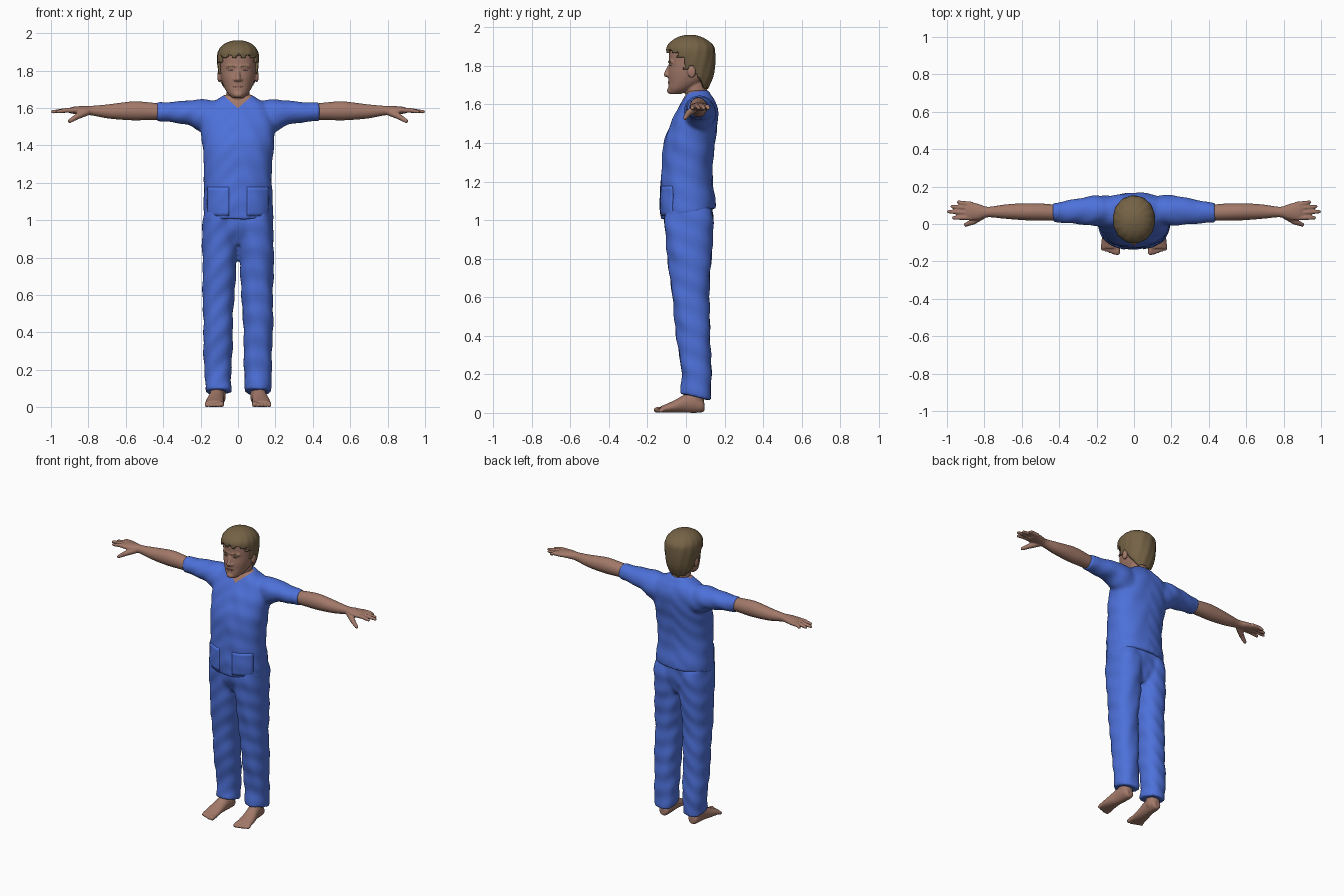
import bpy, bmesh, math
from mathutils import Vector, Matrix
from mathutils.bvhtree import BVHTree

if "Cube" in bpy.data.objects:
    bpy.data.objects.remove(bpy.data.objects["Cube"])


def material(name, rgb):
    m = bpy.data.materials.new(name)
    m.use_nodes = True
    m.diffuse_color = (*rgb, 1)
    m.node_tree.nodes["Principled BSDF"].inputs["Base Color"].default_value = (*rgb, 1)
    return m


BLUE = material("blue cloth", (0.075, 0.165, 0.70))
SKIN = material("skin", (0.36, 0.19, 0.14))
HAIR = material("brown hair", (0.175, 0.122, 0.06))
LIPS = material("lips", (0.25, 0.115, 0.09))
EYES = material("dark eyes", (0.06, 0.04, 0.03))


def spline(rows, k=4):
    """Catmull-Rom interpolation of cross-section rows."""
    out = []
    for i in range(len(rows) - 1):
        quad = (rows[max(i - 1, 0)], rows[i], rows[i + 1], rows[min(i + 2, len(rows) - 1)])
        for s in range(k):
            t = s / k
            out.append([0.5 * (2*b + (c - a)*t + (2*a - 5*b + 4*c - d)*t*t + (3*b - a - 3*c + d)*t**3)
                        for a, b, c, d in zip(*quad)])
    return out + [list(rows[-1])]


def loft(bm, rows, axis=2, n=32, power=2.0, k=4):
    """Rows are: position on axis, centre a, centre b, radius a, radius b, tilt."""
    rows = [tuple(r) + (0,) * (6 - len(r)) for r in rows]
    rings = []
    for p, ca, cb, ra, rb, tilt in spline(rows, k):
        ring = []
        for i in range(n):
            c, s = math.cos(math.tau * i / n), math.sin(math.tau * i / n)
            a = ca + ra * math.copysign(abs(c) ** (2 / power), c)
            b = cb + rb * math.copysign(abs(s) ** (2 / power), s)
            co = [a, b]
            co.insert(axis, p + tilt * b)
            ring.append(bm.verts.new(co))
        rings.append(ring)
    faces = [bm.faces.new(rings[0]), bm.faces.new(rings[-1])]
    for lo, hi in zip(rings, rings[1:]):
        for i in range(n):
            j = (i + 1) % n
            faces.append(bm.faces.new((lo[i], lo[j], hi[j], hi[i])))
    bmesh.ops.recalc_face_normals(bm, faces=faces)


def ball(bm, centre, radii):
    mat = Matrix.Translation(centre) @ Matrix.Diagonal((*radii, 1))
    bmesh.ops.create_uvsphere(bm, u_segments=16, v_segments=10, radius=1, matrix=mat)


def limb(bm, a, b, ra, rb):
    """Rounded tapering rod from a to b."""
    a, b = Vector(a), Vector(b)
    rot = (b - a).to_track_quat("Z", "Y").to_matrix().to_4x4()
    bmesh.ops.create_cone(bm, cap_ends=True, segments=16, radius1=ra, radius2=rb,
                          depth=(b - a).length, matrix=Matrix.Translation((a + b) / 2) @ rot)
    ball(bm, a, (ra,) * 3)
    ball(bm, b, (rb,) * 3)


def to_object(name, bm, *mats):
    me = bpy.data.meshes.new(name)
    bm.to_mesh(me)
    bm.free()
    for m in mats:
        me.materials.append(m)
    for p in me.polygons:
        p.use_smooth = True
    ob = bpy.data.objects.new(name, me)
    bpy.context.scene.collection.objects.link(ob)
    return ob


def fuse(bm, voxel, smooth, fold=0.0):
    """Blend overlapping volumes into one skin and return it as a bmesh."""
    ob = to_object("blend", bm)
    r = ob.modifiers.new("remesh", "REMESH")
    r.mode, r.voxel_size = "VOXEL", voxel
    s = ob.modifiers.new("smooth", "SMOOTH")
    s.factor, s.iterations = 0.5, smooth
    out = bmesh.new()
    out.from_object(ob, bpy.context.evaluated_depsgraph_get())
    old = ob.data
    bpy.data.objects.remove(ob)
    bpy.data.meshes.remove(old)
    out.normal_update()
    for v in out.verts:
        x, y, z = v.co
        v.co += v.normal * fold * math.sin(38*z + 30*abs(x) + 22*y) * math.cos(17*z - 25*x)
    return out


def patch(name, tree, cx, cz, w, h, mat, taper=0.0, thick=0.006, slope=0.0):
    """Thin plate laid onto the front of a surface."""
    bm = bmesh.new()
    bmesh.ops.create_grid(bm, x_segments=10, y_segments=8, size=0.5)
    for v in bm.verts:
        u, t = v.co.x, v.co.y
        x = cx + u * w
        z = cz + t * h * (1 - taper * 4 * u * u) + slope * (x - cx)
        hit = tree.ray_cast(Vector((x, -1, z)), Vector((0, 1, 0)))[0]
        v.co = (x, hit.y if hit else 0, z)
    bmesh.ops.recalc_face_normals(bm, faces=bm.faces)
    ob = to_object(name, bm, mat)
    s = ob.modifiers.new("thickness", "SOLIDIFY")
    s.thickness, s.offset = thick, 0


SIDES = (("left", 1), ("right", -1))

# shirt with short sleeves
bm = bmesh.new()
loft(bm, [(1.03, 0, .012, .187, .142, .2), (1.1, 0, .008, .185, .142, .1), (1.2, 0, .004, .181, .135),
          (1.3, 0, .008, .183, .133), (1.4, 0, .017, .191, .132), (1.5, 0, .042, .2, .123),
          (1.57, 0, .06, .195, .106), (1.62, 0, .067, .165, .084), (1.65, 0, .064, .11, .066),
          (1.672, 0, .062, .075, .056)], n=48, power=2.3)
for _, s in SIDES:
    loft(bm, [(.1*s, .07, 1.53, .08, .11), (.2*s, .072, 1.56, .082, .088), (.25*s, .07, 1.573, .076, .07),
              (.32*s, .067, 1.577, .066, .059), (.435*s, .06, 1.58, .051, .05)], axis=0)
bm = fuse(bm, .009, 8, .003)
for s in (1, -1):
    bmesh.ops.bisect_plane(bm, geom=bm.verts[:] + bm.edges[:] + bm.faces[:],
                           plane_co=(0, 0, 1.6), plane_no=(-.86 * s, 0, 1))
for f in bm.faces:
    c = f.calc_center_median()
    f.material_index = int(c.z > 1.6 + .86 * abs(c.x) and c.y < .07)
shirt_tree = BVHTree.FromBMesh(bm)
to_object("shirt", bm, BLUE, SKIN)
for side, s in SIDES:
    patch(side + "_pocket", shirt_tree, .105 * s, 1.1, .115, .155, BLUE, thick=.009)

# trousers
bm = bmesh.new()
loft(bm, [(.87, 0, .018, .1, .08), (.95, 0, .016, .183, .118), (1.08, 0, .014, .18, .125)], n=40, power=2.4)
for _, s in SIDES:
    loft(bm, [(.093, .105*s, .05, .07, .08, -.22), (.2, .107*s, .054, .073, .077),
              (.4, .107*s, .038, .079, .088), (.6, .104*s, .025, .084, .096),
              (.8, .098*s, .018, .093, .113), (.9, .096*s, .017, .095, .122),
              (1.0, .094*s, .015, .094, .129), (1.06, .09*s, .012, .09, .122)], power=2.3)
to_object("trousers", fuse(bm, .009, 5, .004), BLUE)

# arms with hands
for side, s in SIDES:
    bm = bmesh.new()
    loft(bm, [(.4, .06, 1.58, .042, .042), (.5, .064, 1.584, .046, .049), (.56, .065, 1.585, .046, .051),
              (.63, .066, 1.583, .043, .045), (.7, .066, 1.582, .037, .037), (.78, .064, 1.586, .028, .026),
              (.83, .065, 1.588, .042, .023), (.88, .069, 1.588, .05, .019), (.9, .07, 1.587, .046, .014)], axis=0)
    for y0, y1, tip in ((.034, .033, .965), (.058, .066, .991), (.083, .093, .972), (.106, .117, .938)):
        limb(bm, (.87, y0, 1.588), (.92, (y0 + y1) / 2, 1.588), .014, .0125)
        limb(bm, (.92, (y0 + y1) / 2, 1.588), (tip, y1, 1.58), .0125, .0095)
    limb(bm, (.81, .045, 1.578), (.86, .012, 1.555), .02, .016)
    limb(bm, (.86, .012, 1.555), (.9, -.004, 1.53), .016, .011)
    bm.transform(Matrix.Diagonal((s, 1, 1, 1)))
    bmesh.ops.recalc_face_normals(bm, faces=bm.faces)
    to_object(side + "_arm", fuse(bm, .005, 3), SKIN)

# bare feet
for side, s in SIDES:
    bm = bmesh.new()
    loft(bm, [(.095, .11, .032, .022, .022), (.08, .11, .04, .034, .038), (.04, .112, .055, .04, .055),
              (0, .115, .05, .041, .049), (-.05, .122, .036, .046, .035), (-.1, .125, .024, .05, .023),
              (-.13, .125, .019, .047, .016)], axis=1)
    limb(bm, (.108, .05, .05), (.108, .055, .16), .042, .045)
    for i in range(5):
        x, r = .089 + .0195 * i, .015 if i == 0 else .0115
        tip = -.152 + .007 * max(i - 1, 0)
        limb(bm, (x, -.115, .02), (x, tip, r), r, r)
    bm.transform(Matrix.Diagonal((s, 1, 1, 1)))
    bmesh.ops.recalc_face_normals(bm, faces=bm.faces)
    to_object(side + "_foot", fuse(bm, .005, 3), SKIN)

# head and neck
bm = bmesh.new()
loft(bm, [(1.655, 0, -.055, .03, .03), (1.68, 0, -.03, .056, .061), (1.72, 0, .005, .078, .096),
          (1.76, 0, .02, .09, .112), (1.8, 0, .026, .096, .114), (1.86, 0, .025, .098, .113),
          (1.9, 0, .023, .094, .108), (1.93, 0, .02, .074, .08), (1.945, 0, .02, .04, .045)], n=40, power=2.2)
loft(bm, [(1.56, 0, .06, .07, .065), (1.64, 0, .056, .062, .058), (1.74, 0, .045, .06, .06)])
limb(bm, (0, -.085, 1.8), (0, -.103, 1.755), .009, .013)
ball(bm, (0, -.085, 1.672), (.026, .014, .016))
for _, s in SIDES:
    ball(bm, (.014 * s, -.092, 1.752), (.01, .012, .009))
    ball(bm, (.1 * s, .03, 1.77), (.011, .022, .033))
    limb(bm, (.012 * s, -.083, 1.822), (.055 * s, -.07, 1.822), .01, .01)
bm = fuse(bm, .005, 3)
face_tree = BVHTree.FromBMesh(bm)
to_object("head", bm, SKIN)

# face details
patch("mouth", face_tree, 0, 1.715, .05, .011, LIPS, taper=.8, thick=.005)
for side, s in SIDES:
    patch(side + "_eye", face_tree, .036 * s, 1.802, .026, .007, EYES, taper=.8, thick=.003)
    patch(side + "_eyebrow", face_tree, .038 * s, 1.823, .042, .008, HAIR, taper=.6, thick=.004, slope=.1 * s)


# short hair with a ragged fringe
def hairline(x, y):
    if y < -.045:
        return 1.876 + .012 * math.sin(120 * x + 1)
    if y < -.01:
        return 1.845
    if y < .015:
        return 1.785
    if y < .045:
        return 1.8
    return max(1.685, 1.77 - 1.6 * (y - .045)) + .004 * math.sin(90 * x)


bm = bmesh.new()
loft(bm, [(1.68, 0, .03, .075, .085), (1.74, 0, .03, .095, .11), (1.8, 0, .028, .106, .122),
          (1.86, 0, .025, .112, .126), (1.9, 0, .023, .107, .122), (1.93, 0, .021, .088, .096),
          (1.95, 0, .02, .06, .062), (1.961, 0, .02, .025, .025)], n=72, k=7, power=2.1)
for v in bm.verts:
    around = math.atan2(v.co.x, v.co.y - .02)
    v.co += Vector((v.co.x, v.co.y - .02, 0)) * .012 * math.sin(14 * around + 25 * v.co.z)
low = [f for f in bm.faces if (c := f.calc_center_median()).z < hairline(c.x, c.y)]
bmesh.ops.delete(bm, geom=low, context="FACES")
hair = to_object("hair", bm, HAIR)
shell = hair.modifiers.new("thickness", "SOLIDIFY")
shell.thickness, shell.offset = .014, -1
